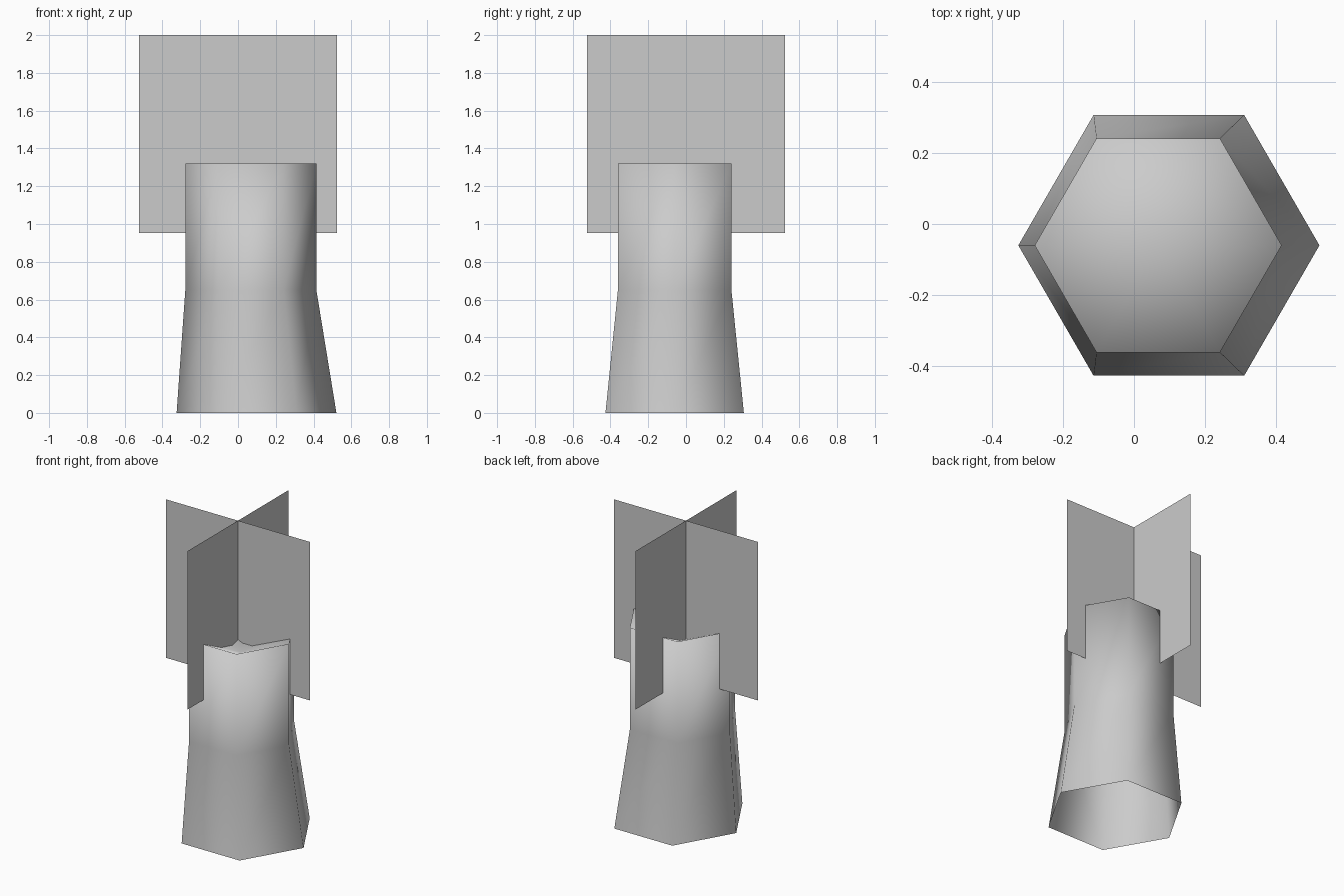
import bpy
import bmesh
from math import cos, sin, tau
from mathutils import Matrix

cube = bpy.data.objects.get("Cube")
if cube:
    bpy.data.objects.remove(cube, do_unlink=True)

GREY = (0.6, 0.6, 0.6, 1)
grey = bpy.data.materials.new("plain grey")
grey.use_nodes = True
grey.diffuse_color = GREY
grey.node_tree.nodes["Principled BSDF"].inputs["Base Color"].default_value = GREY


def add_object(name, bm):
    mesh = bpy.data.meshes.new(name)
    bm.to_mesh(mesh)
    bm.free()
    mesh.materials.append(grey)
    obj = bpy.data.objects.new(name, mesh)
    bpy.context.collection.objects.link(obj)
    return obj


# Trunk: six-sided, open below, flared at the foot, with a sunken top
SIDES = 6
CENTRE_Y = -0.06
sections = [(0.0, 0.098, 0.423), (0.65, 0.068, 0.347), (1.32, 0.068, 0.347)]
bm = bmesh.new()
rings = []
for z, centre_x, radius in sections:
    angles = [tau * i / SIDES for i in range(SIDES)]
    rings.append([bm.verts.new((centre_x + radius * cos(a),
                                CENTRE_Y + radius * sin(a), z)) for a in angles])
hollow = bm.verts.new((0.068, CENTRE_Y, 1.17))
for i in range(SIDES):
    j = (i + 1) % SIDES
    for low, high in zip(rings, rings[1:]):
        bm.faces.new((low[i], low[j], high[j], high[i]))
    bm.faces.new((rings[-1][i], rings[-1][j], hollow))
for face in bm.faces:
    face.smooth = True
add_object("trunk", bm)

# Foliage: two upright sheets crossing at the middle
HALF = 0.525
BOTTOM, TOP = 0.953, 2.0
for name, turn in (("foliage_sheet_across", 0), ("foliage_sheet_along", tau / 4)):
    bm = bmesh.new()
    corners = [(-HALF, 0, BOTTOM), (HALF, 0, BOTTOM), (HALF, 0, TOP), (-HALF, 0, TOP)]
    bm.faces.new([bm.verts.new(c) for c in corners])
    bm.transform(Matrix.Rotation(turn, 4, "Z"))
    add_object(name, bm)
